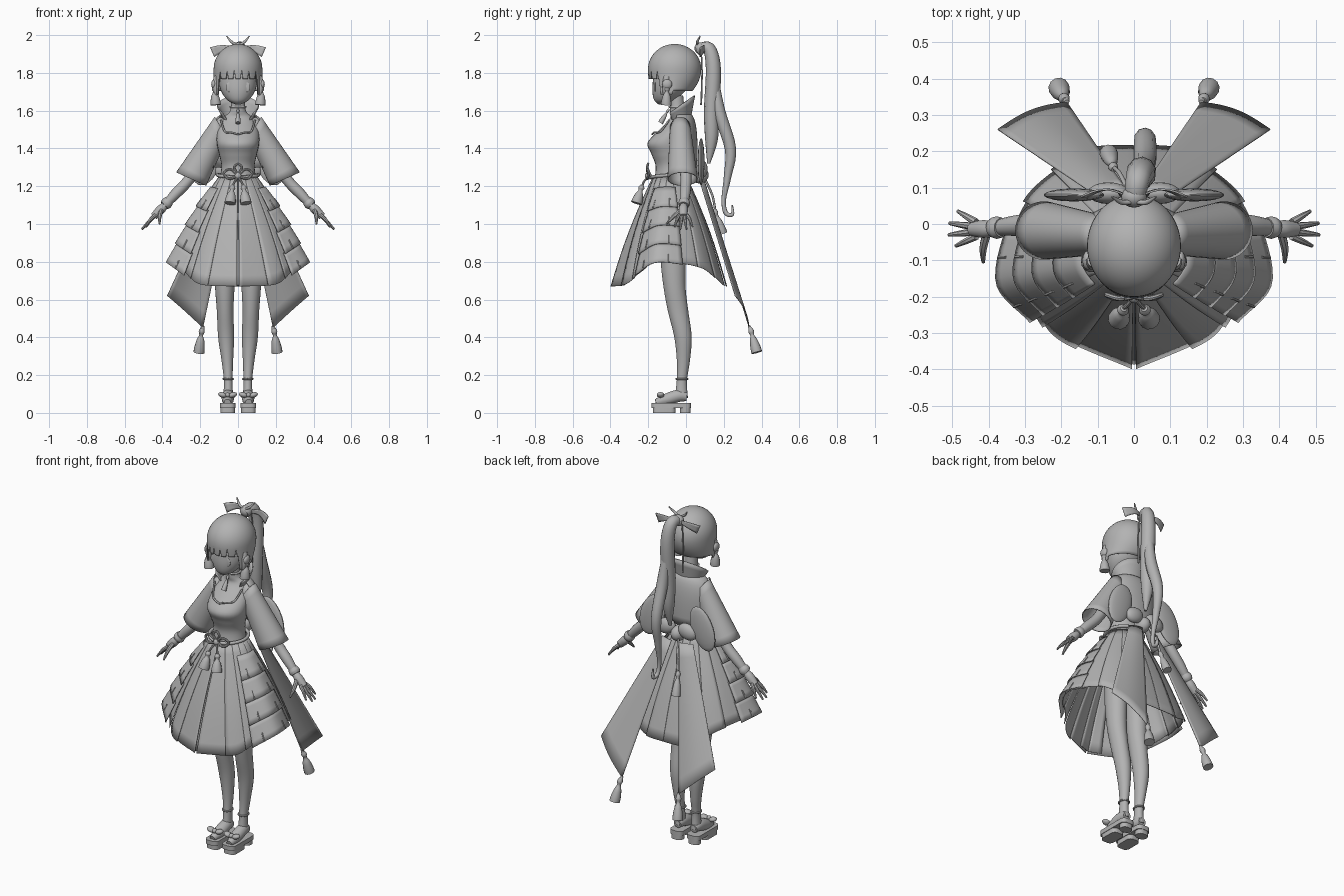
import bpy, bmesh
from math import sin, cos, pi
from mathutils import Vector, Matrix

if "Cube" in bpy.data.objects:
    bpy.data.objects.remove(bpy.data.objects["Cube"])

grey = bpy.data.materials.new("plain_grey")
grey.use_nodes = True
tone = (0.45, 0.45, 0.45, 1)
grey.diffuse_color = tone
grey.node_tree.nodes["Principled BSDF"].inputs["Base Color"].default_value = tone


def finish(name, bm, mirror=False, thick=0):
    bmesh.ops.remove_doubles(bm, verts=bm.verts, dist=0.0002)
    bmesh.ops.recalc_face_normals(bm, faces=bm.faces)
    mesh = bpy.data.meshes.new(name)
    bm.to_mesh(mesh)
    bm.free()
    mesh.materials.append(grey)
    ob = bpy.data.objects.new(name, mesh)
    bpy.context.collection.objects.link(ob)
    if thick:
        mod = ob.modifiers.new("thickness", "SOLIDIFY")
        mod.thickness, mod.offset = thick, 0
    if mirror:
        ob.modifiers.new("mirror", "MIRROR").use_mirror_merge = False
    for o in bpy.context.selected_objects:
        o.select_set(False)
    ob.select_set(True)
    bpy.context.view_layer.objects.active = ob
    bpy.ops.object.shade_smooth_by_angle(angle=0.7)
    return ob


def add_grid(bm, f, nu, nv, closed=False, caps=False):
    cols = nu if closed else nu + 1
    rows = [[bm.verts.new(f(i / nu, j / nv)) for i in range(cols)] for j in range(nv + 1)]
    for a, b in zip(rows, rows[1:]):
        for i in range(nu):
            k = (i + 1) % cols
            bm.faces.new((a[i], a[k], b[k], b[i]))
    if caps:
        bm.faces.new(rows[0])
        bm.faces.new(rows[-1])


def surface(name, f, nu, nv, closed=False, caps=False, mirror=False, thick=0):
    bm = bmesh.new()
    add_grid(bm, f, nu, nv, closed, caps)
    return finish(name, bm, mirror, thick)


def spline(points, t):
    """Smooth curve through evenly spaced control tuples."""
    n = len(points) - 1
    i = min(int(t * n), n - 1)
    s = t * n - i
    p = [Vector(points[max(0, min(n, i + k))]) for k in (-1, 0, 1, 2)]
    return p[1] + 0.5 * s * (p[2] - p[0] + s * (2 * p[0] - 5 * p[1] + 4 * p[2] - p[3]
                             + s * (3 * (p[1] - p[2]) + p[3] - p[0])))


def loft(name, rings, mirror=False):
    """Stack of ellipses: centre x, y, z, radius x, radius y."""
    def f(u, v):
        x, y, z, rx, ry = spline(rings, v)
        return (x + rx * sin(u * 2 * pi), y - ry * cos(u * 2 * pi), z)
    return surface(name, f, 28, 5 * len(rings), True, True, mirror)


def tube(name, points, mirror=False, sides=10, steps=5):
    """Round sweep through points x, y, z, radius."""
    n = (len(points) - 1) * steps
    samples = [spline(points, i / n) for i in range(n + 1)]
    centres = [s.to_3d() for s in samples]
    frames, old, q = [], Vector((0, 0, 1)), Matrix.Identity(3).to_quaternion()
    for i in range(n + 1):
        d = (centres[min(n, i + 1)] - centres[max(0, i - 1)]).normalized()
        q = old.rotation_difference(d) @ q
        old = d
        frames.append(q.copy())

    def f(u, v):
        i = round(v * n)
        r = max(0.002, samples[i][3])
        return centres[i] + frames[i] @ Vector((r * cos(u * 2 * pi), r * sin(u * 2 * pi), 0))
    return surface(name, f, sides, n, True, True, mirror)


def ball(name, centre, radii, mirror=False, tilt=0):
    bm = bmesh.new()
    bmesh.ops.create_uvsphere(bm, u_segments=18, v_segments=10, radius=1)
    bm.transform(Matrix.Translation(centre) @ Matrix.Rotation(tilt, 4, "Y")
                 @ Matrix.Diagonal((*radii, 1)))
    return finish(name, bm, mirror)


def block(name, centre, size, mirror=False):
    bm = bmesh.new()
    bmesh.ops.create_cube(bm, size=1)
    bm.transform(Matrix.Translation(centre) @ Matrix.Diagonal((*size, 1)))
    upright = [e for e in bm.edges if abs(e.verts[0].co.z - e.verts[1].co.z) > 0.01]
    bmesh.ops.bevel(bm, geom=upright, offset=0.025, segments=4, affect="EDGES", profile=0.5)
    return finish(name, bm, mirror)


def tassel(name, top, bottom, r, mirror=False):
    a, b = Vector(top), Vector(bottom)
    shape = ((0, 0.3), (0.15, 0.55), (0.3, 0.35), (0.5, 0.7), (0.8, 0.95), (1, 1))
    tube(name, [(*a.lerp(b, t), r * k) for t, k in shape], mirror, 12, 3)


# Body and head
loft("torso", [(0, -.085, 1.2, .105, .09), (0, -.08, 1.3, .088, .08), (0, -.09, 1.37, .1, .093),
               (0, -.098, 1.43, .112, .105), (0, -.06, 1.5, .108, .08), (0, -.035, 1.56, .08, .05),
               (0, -.045, 1.6, .042, .04), (0, -.05, 1.68, .035, .035)])
loft("face", [(0, -.13, 1.632, .012, .014), (0, -.115, 1.655, .055, .053), (0, -.093, 1.7, .088, .085),
              (0, -.078, 1.76, .102, .097), (0, -.07, 1.86, .1, .09)])
ball("eye", (.045, -.164, 1.725), (.02, .004, .026), True)


# Hair with a notched fringe, side locks and a nape
def hair(u, v):
    a = u * 2 * pi
    front = 180 - abs(180 - u * 360)
    notch = 0.045 if (front / 20 + 0.5) % 1 > 0.8 else 0
    low = 1.768 + notch if front < 56 else 1.685 + notch if front < 85 else 1.705
    if v < 0.6:
        r, z = sin(v / 0.6 * pi / 2), 1.82 + 0.13 * cos(v / 0.6 * pi / 2)
    else:
        w = (v - 0.6) / 0.4
        r = 1 - (0.02 + 0.32 * max(0, -cos(a))) * w * w
        z = 1.82 - (1.82 - low) * w
    return (.126 * r * sin(a), -.06 - .138 * r * cos(a), z)


surface("hair_cap", hair, 120, 20, True, thick=.006)
tube("side_lock", [(.11, -.1, 1.78, .02), (.118, -.11, 1.72, .016), (.105, -.11, 1.65, .004)], True)
ball("ear_rosette", (.128, -.1, 1.74), (.014, .026, .026), True)
tassel("ear_tassel", (.125, -.1, 1.73), (.118, -.105, 1.63), .028, True)
ball("hair_knot", (0, .075, 1.93), (.035, .03, .032))
tube("ponytail", [(0, .06, 1.92, .028), (.01, .12, 1.93, .034), (.02, .145, 1.82, .04),
                  (.02, .135, 1.6, .04), (.02, .135, 1.45, .034), (.02, .12, 1.32, .008)])
tube("ponytail_curl", [(.02, .15, 1.78, .02), (.03, .175, 1.6, .032), (.03, .235, 1.4, .03),
                       (.03, .22, 1.25, .02), (.035, .2, 1.13, .012), (.04, .21, 1.06, .012),
                       (.045, .245, 1.05, .01), (.045, .245, 1.1, .004)])
surface("hair_ribbon", lambda u, v: (.015 + .11 * u + .022 * v * u, .075 + .02 * sin(u * pi),
        1.92 - .035 * u + (.015 + .035 * u) * v + .012 * sin(u * pi)), 8, 4, mirror=True, thick=.005)
tube("hair_sprig", [(.01, .06, 1.95, .006), (.035, .06, 1.965, .007), (.06, .075, 1.995, .003)], True)
tube("nape_cord", [(.03, .08, 1.92, .004), (.04, .085, 1.8, .004), (.035, .08, 1.63, .005)], True)


# Standing collar and jacket back
def collar(u, v):
    a = pi * (0.28 + 1.44 * u)
    back = (1 - cos(a)) / 2
    return ((.072 + .036 * v) * sin(a), -.035 - (.055 + .025 * v) * cos(a),
            1.545 + v * (.025 + .11 * back))


def jacket(u, v):
    a = pi * (0.4 + 1.2 * u)
    return ((.08 + .07 * sin(v * 2.2)) * sin(a), -.03 - (.055 + .033 * sin(v * 2)) * cos(a),
            1.58 - .04 * v - .24 * v * v)


surface("collar", collar, 30, 4, thick=.006)
surface("jacket_back", jacket, 24, 10, thick=.006)
tube("neck_band", [(.04 * sin(i * pi / 8), -.047 - .04 * cos(i * pi / 8), 1.62, .006) for i in range(17)])
tassel("neck_pendant", (0, -.09, 1.61), (0, -.135, 1.535), .014)
tube("bodice_trim", [(0, -.178, 1.475, .005), (.035, -.168, 1.485, .005), (.07, -.135, 1.49, .005),
                     (.09, -.09, 1.55, .005)], True)


# Sleeves, arms and hands
def sleeve(u, v):
    a = u * 2 * pi
    return (.09 + .158 * v + (.032 + .045 * v) * cos(a), -.03 + .012 * v + (.052 + .026 * v) * sin(a),
            1.51 - .272 * v + (.055 - .02 * v) * cos(a))


surface("sleeve", sleeve, 32, 8, True, mirror=True, thick=.005)
ball("shoulder", (.092, -.03, 1.508), (.042, .053, .058), True)
tube("arm", [(.1, -.03, 1.5, .036), (.18, -.01, 1.36, .033), (.26, 0, 1.235, .029),
             (.33, -.005, 1.16, .028), (.39, -.012, 1.095, .019)], True, 14)
tube("wrist_cuff", [(.365, -.01, 1.125, .026), (.378, -.01, 1.11, .031), (.39, -.012, 1.098, .026)], True, 16)
tube("palm", [(.385, -.012, 1.1, .018), (.41, -.014, 1.075, .025), (.445, -.014, 1.04, .02)], True, 12)
for i, (x, y, z) in enumerate([(.49, -.06, .985), (.51, -.03, .972), (.508, .002, .972), (.485, .035, .985)]):
    root = (.435, -.034 + .013 * i, 1.048)
    tube(f"finger_{i + 1}", [(*root, .011), ((x + .435) / 2, (y + root[1]) / 2, z + .04, .009),
                             (x, y, z, .005)], True, 8)
tube("thumb", [(.405, -.025, 1.075, .012), (.415, -.065, 1.04, .011), (.415, -.105, 1.0, .005)], True, 8)

# Pleated skirt: hem runs from centre front round to centre back
HEM = [(0, -.4, .67), (.2, -.325, .68), (.28, -.25, .74), (.36, -.16, .8),
       (.335, -.02, .79), (.28, .1, .76), (.15, .2, .68), (0, .225, .67)]


def skirt_point(u, v, grow=0):
    a = u * pi
    top = Vector((.102 * sin(a), -.085 - .09 * cos(a), 1.25))
    p = top.lerp(spline(HEM, u), v)
    swell = grow + .015 * sin(v * pi)
    return p + Vector((sin(a), -cos(a), 0)) * swell


bm = bmesh.new()
PLEATS = 9
for i in range(PLEATS):
    def pleat(u, v, i=i):
        s = min(1, (i + u * 1.12) / PLEATS + (.007 * (1 - u) if i == 0 else 0))
        return skirt_point(s, v, -.01 * u * v)
    add_grid(bm, pleat, 6, 10)
finish("skirt_pleats", bm, True, .003)
surface("centre_pleat", lambda u, v: skirt_point(.06 * u, v * .99, -.012), 4, 10, mirror=True, thick=.003)

# Overlapping side plates and their ties
for i in range(4):
    def plate(u, v, i=i):
        return skirt_point(.27 + .3 * u, .12 + .22 * (i + v * 1.05), .006 + .01 * v)
    surface(f"side_plate_{i + 1}", plate, 12, 4, mirror=True, thick=.005)
    for k in (.34, .5):
        tube(f"plate_tie_{i + 1}", [(*skirt_point(k, .12 + .22 * (i + w), .008 + .01 * w), .004)
                                    for w in (.6, .8, 1)], True, 6)

# Waist cord with front knot and tassels
tube("waist_cord", [(.108 * sin(i * pi / 8), -.085 - .1 * cos(i * pi / 8), 1.245 + .02 * sin(i * pi / 16),
                     .009) for i in range(17)])
ball("waist_knot", (0, -.2, 1.255), (.018, .018, .02))
tube("knot_loop", [(0, -.2, 1.255, .007), (.04, -.205, 1.29, .007), (.075, -.195, 1.27, .007),
                   (.05, -.205, 1.24, .007), (0, -.2, 1.255, .007)], True, 8)
tube("knot_top_loop", [(0, -.2, 1.26, .007), (.02, -.205, 1.3, .007), (0, -.2, 1.32, .006)], True, 8)
tube("tassel_cord", [(0, -.2, 1.25, .006), (.02, -.225, 1.22, .006), (.03, -.232, 1.19, .006)], True, 8)
tassel("waist_tassel", (.028, -.232, 1.205), (.042, -.262, 1.11), .03, True)

# Back bow, hanging cord and long tails
ball("back_bow_loop", (.165, .08, 1.33), (.075, .018, .13), True, -.35)
ball("back_bow_inner_loop", (.07, .085, 1.29), (.06, .03, .045), True, .3)
ball("back_bow_knot", (0, .07, 1.26), (.04, .05, .045))
tube("back_cord", [(-.02, .1, 1.24, .006), (-.04, .14, 1.15, .006), (-.055, .155, 1.07, .006)])
tassel("back_tassel", (-.055, .15, 1.08), (-.07, .195, .95), .025)


def tail(u, v):
    inner = Vector((.025, .1, 1.22)).lerp(Vector((.185, .335, .45)), v)
    outer = Vector((.1, .075, 1.22)).lerp(Vector((.375, .26, .62)), v)
    return inner.lerp(outer, u) + Vector((.15, .7, .25)) * (.022 * sin(u * pi) * (.4 + .6 * v))


surface("back_tail", tail, 12, 10, mirror=True, thick=.004)
tube("tail_cord", [(.185, .335, .46, .007), (.188, .342, .44, .01), (.19, .345, .42, .007)], True)
tassel("tail_tassel", (.19, .34, .45), (.207, .375, .32), .029, True)

# Legs and platform sandals
loft("leg", [(.068, -.07, .95, .06, .07), (.07, -.068, .8, .056, .066), (.07, -.06, .66, .051, .058),
             (.068, -.042, .54, .044, .054), (.063, -.016, .4, .042, .046), (.056, -.014, .27, .03, .034),
             (.052, -.022, .17, .023, .027), (.052, -.025, .08, .026, .035)], True)
tube("foot", [(.053, .005, .085, .024), (.053, -.04, .09, .033), (.054, -.1, .072, .032),
              (.056, -.16, .055, .018)], True, 14)
block("sandal_sole", (.055, -.078, .04), (.082, .21, .026), True)
block("sandal_front_tread", (.055, -.115, .015), (.076, .12, .03), True)
block("sandal_heel", (.055, -.003, .015), (.07, .056, .03), True)
tube("ankle_strap", [(.052 + .026 * sin(i * pi / 6), -.022 - .03 * cos(i * pi / 6), .18, .005)
                     for i in range(13)], True, 8)
for x in (.028, .082):
    ball("sandal_bow_loop", (x, -.135, .095), (.024, .02, .014), True, .3 if x < .05 else -.3)
ball("sandal_bow_knot", (.055, -.14, .095), (.013, .014, .013), True)
